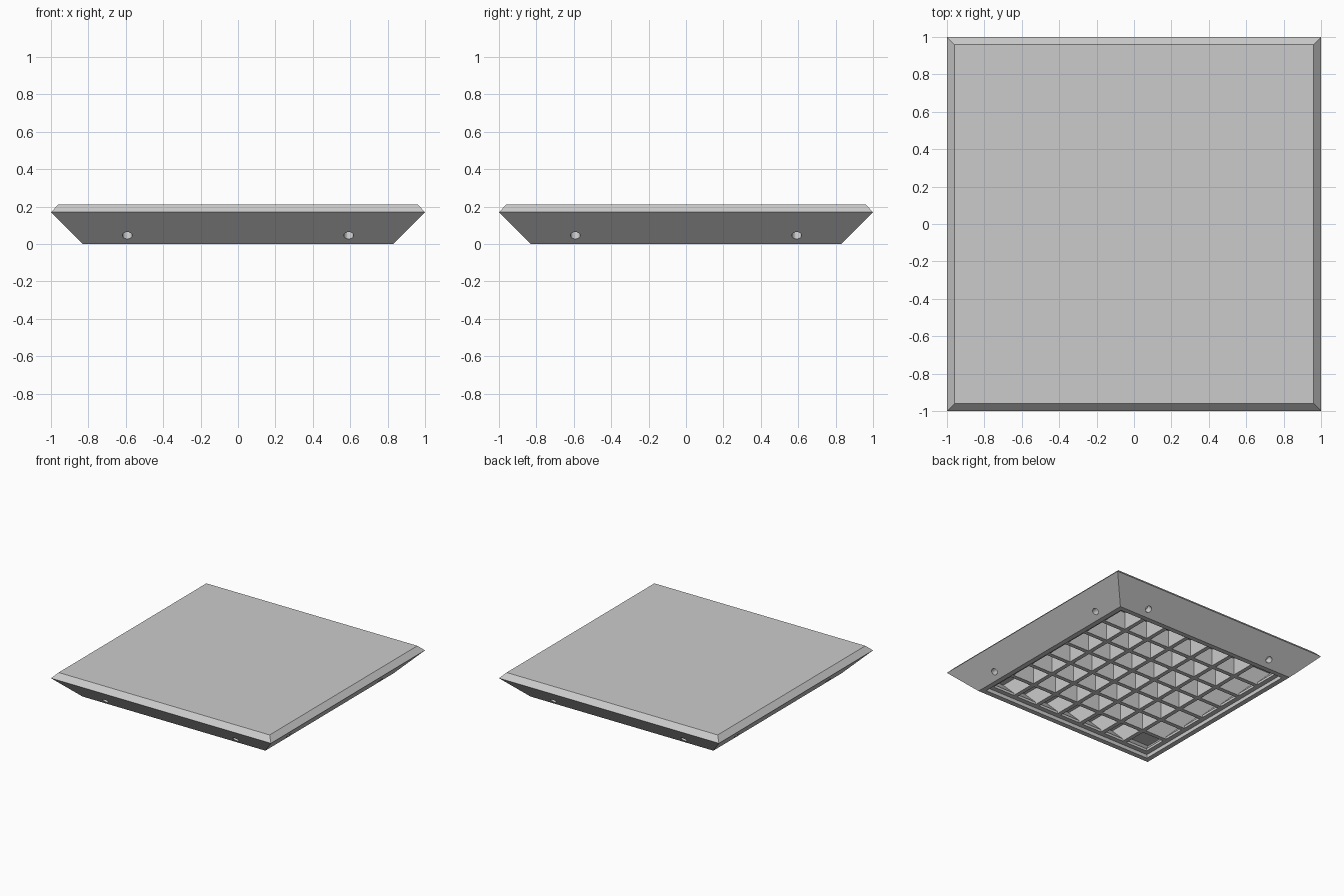
import bpy, bmesh, math
from mathutils import Matrix, Vector

cube = bpy.data.objects.get("Cube")
if cube:
    bpy.data.objects.remove(cube, do_unlink=True)

GREY = (0.6, 0.6, 0.6, 1.0)
mat = bpy.data.materials.new("plain grey")
mat.use_nodes = True
mat.diffuse_color = GREY
mat.node_tree.nodes["Principled BSDF"].inputs["Base Color"].default_value = GREY


def make_object(name, bm):
    bmesh.ops.recalc_face_normals(bm, faces=bm.faces)
    mesh = bpy.data.meshes.new(name)
    bm.to_mesh(mesh)
    bm.free()
    mesh.materials.append(mat)
    obj = bpy.data.objects.new(name, mesh)
    bpy.context.collection.objects.link(obj)
    return obj


def square_loft(name, profile):
    """Loft square rings given as (half width, height), capped at both ends."""
    bm = bmesh.new()
    corners = [(-1, -1), (1, -1), (1, 1), (-1, 1)]
    rings = [[bm.verts.new((cx * h, cy * h, z)) for cx, cy in corners]
             for h, z in profile]
    for a, b in zip(rings, rings[1:]):
        for i in range(4):
            j = (i + 1) % 4
            bm.faces.new((a[i], a[j], b[j], b[i]))
    bm.faces.new(rings[0])
    bm.faces.new(rings[-1])
    return make_object(name, bm)


# Tile body: bevelled top, sloping sides, stepped rim, hollow widening upwards
RIM, LEDGE, CEILING = 0.79, 0.75, 0.172
LIP = 0.05
body = square_loft("tile_body", [
    (0.959, 0.212), (1.0, 0.17), (0.831, 0.0),
    (RIM, 0.0), (RIM, 0.03), (LEDGE, 0.03), (LEDGE, LIP),
    (LEDGE + CEILING - LIP, CEILING)])

# Round holes drilled square into the sloping sides, two per side
bm = bmesh.new()
axis = Vector((0, -1, -1)).normalized()
tilt = axis.to_track_quat('Z', 'Y').to_matrix().to_4x4()
for side in range(4):
    turn = Matrix.Rotation(side * math.pi / 2, 4, 'Z')
    for x in (-0.592, 0.592):
        place = turn @ Matrix.Translation((x, -0.876, 0.045)) @ tilt
        bmesh.ops.create_cone(bm, cap_ends=True, segments=16, radius1=0.026,
                              radius2=0.026, depth=0.12, matrix=place)
cutter = make_object("hole_cutter", bm)
cutter.hide_render = True
drill = body.modifiers.new("holes", 'BOOLEAN')
drill.object = cutter
drill.operation = 'DIFFERENCE'
drill.solver = 'EXACT'
bpy.context.view_layer.objects.active = body
bpy.ops.object.modifier_apply(modifier=drill.name)
bpy.data.objects.remove(cutter, do_unlink=True)

# Stiffening ribs crossing under the tile, flared to meet the sloping walls
CELLS = 7
RIB_LOW, RIB_HIGH = 0.03, 0.18
pitch = 2 * LEDGE / CELLS
for name, angle in (("ribs_lengthwise", 0), ("ribs_crosswise", math.pi / 2)):
    bm = bmesh.new()
    turn = Matrix.Rotation(angle, 4, 'Z')
    middle = (RIB_LOW + RIB_HIGH) / 2
    size = Matrix.Diagonal((0.034, 2 * LEDGE + 0.004, RIB_HIGH - RIB_LOW, 1))
    for i in range(1, CELLS):
        place = turn @ Matrix.Translation((-LEDGE + i * pitch, 0, middle))
        rib = bmesh.ops.create_cube(bm, size=1, matrix=place @ size)
        along = turn @ Vector((0, RIB_HIGH - RIB_LOW, 0))
        for v in rib["verts"]:
            if v.co.z > middle:
                v.co += along * math.copysign(1, v.co.dot(along))
    make_object(name, bm)
